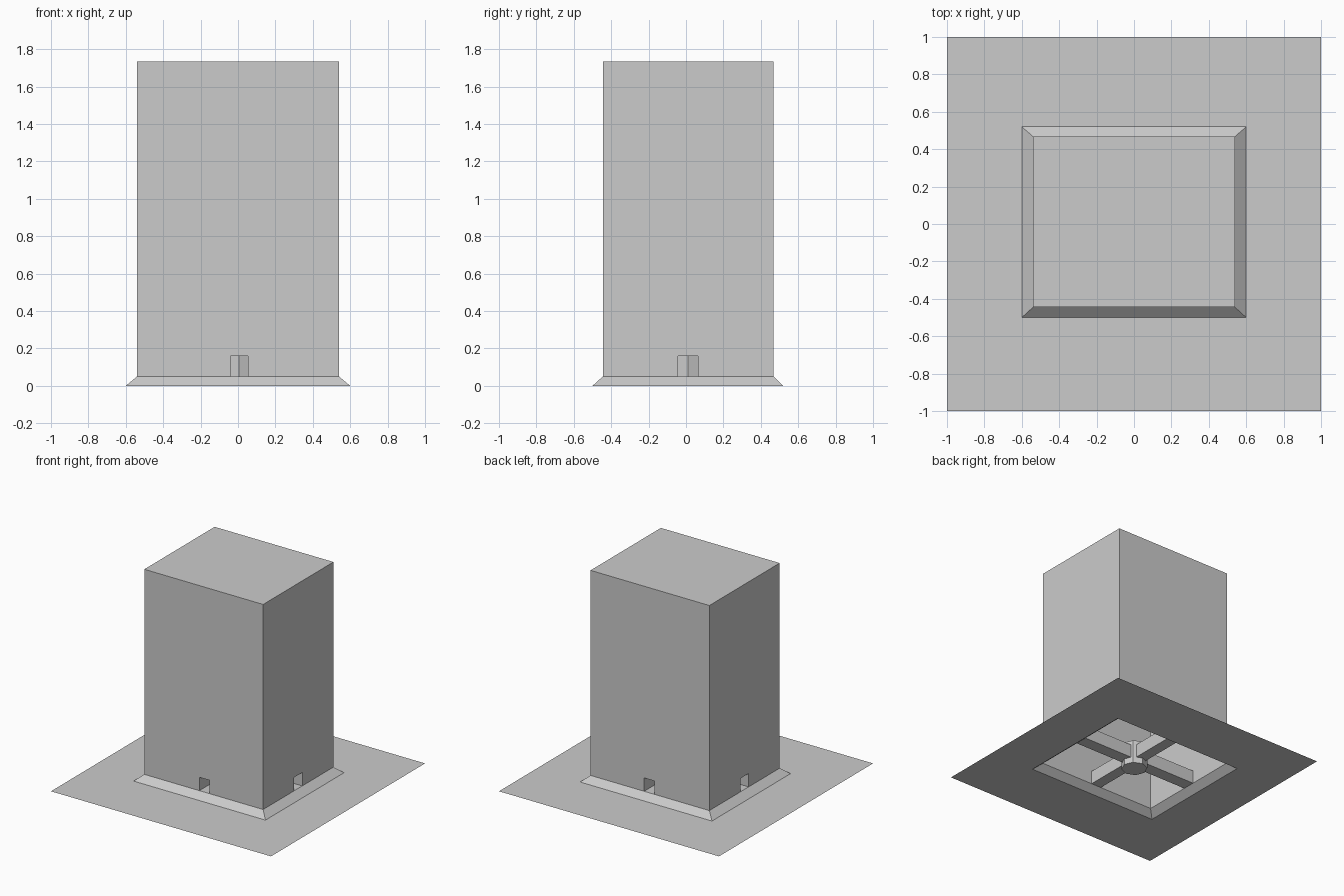
import bpy
import bmesh
import math

# Remove the default cube only
cube = bpy.data.objects.get("Cube")
if cube:
    bpy.data.objects.remove(cube, do_unlink=True)

# Single plain grey
grey = bpy.data.materials.new("light_grey")
grey.use_nodes = True
COLOUR = (0.6, 0.6, 0.6, 1.0)
grey.diffuse_color = COLOUR
grey.node_tree.nodes["Principled BSDF"].inputs["Base Color"].default_value = COLOUR

# Key heights
FLOOR, DOOR_TOP, ROOF = 0.05, 0.16, 1.735


def rect(x0, x1, y0, y1):
    """Rectangle corners, counter-clockwise from front left."""
    return [(x0, y0), (x1, y0), (x1, y1), (x0, y1)]


def at(points, z):
    return [(x, y, z) for x, y in points]


def make_object(name, polygons):
    """Build one flat-shaded object from a list of polygons."""
    bm = bmesh.new()
    for polygon in polygons:
        bm.faces.new([bm.verts.new(p) for p in polygon])
    bmesh.ops.remove_doubles(bm, verts=bm.verts, dist=0.0001)
    mesh = bpy.data.meshes.new(name)
    bm.to_mesh(mesh)
    bm.free()
    mesh.materials.append(grey)
    obj = bpy.data.objects.new(name, mesh)
    bpy.context.collection.objects.link(obj)
    return obj


def band(lower, z0, upper, z1):
    """Four quads joining two rectangles."""
    lo, hi = at(lower, z0), at(upper, z1)
    return [[lo[i], lo[(i + 1) % 4], hi[(i + 1) % 4], hi[i]] for i in range(4)]


plot = rect(-1, 1, -1, 1)
skirt_base = rect(-0.6, 0.6, -0.5, 0.52)
tower_plan = rect(-0.54, 0.54, -0.445, 0.468)
crossing = rect(-0.04, 0.053, -0.042, 0.063)

# Ground sheet with an opening, and the sloped skirt around the tower foot
make_object("ground_sheet", band(plot, 0, skirt_base, 0))
make_object("sloped_skirt", band(skirt_base, 0, tower_plan, FLOOR))

# Hollow tower with a doorway notch in each wall, and a corridor behind each
walls = [at(tower_plan, ROOF)]
for i, side in enumerate(("front", "left", "back", "right")):
    p, q = tower_plan[i], tower_plan[(i + 1) % 4]
    inner_a, inner_b = crossing[i], crossing[(i + 1) % 4]
    if i % 2 == 0:
        a, b = (inner_a[0], p[1]), (inner_b[0], p[1])
    else:
        a, b = (p[0], inner_a[1]), (p[0], inner_b[1])

    walls.append(at([p, a], FLOOR) + at([a, b], DOOR_TOP)
                 + at([b, q], FLOOR) + at([q, p], ROOF))

    floor = at([a, b, inner_b, inner_a], FLOOR)
    ceiling = at([a, b, inner_b, inner_a], DOOR_TOP)
    make_object(side + "_corridor", [
        floor,
        ceiling[::-1],
        [floor[0], floor[3], ceiling[3], ceiling[0]],
        [floor[2], floor[1], ceiling[1], ceiling[2]],
    ])
make_object("tower", walls)

# Eight-sided pillar where the corridors meet
bpy.ops.mesh.primitive_cylinder_add(vertices=8, radius=0.1, depth=0.195,
                                    location=(0.005, 0.01, 0.0975))
pillar = bpy.context.object
pillar.name = "central_pillar"
pillar.data.materials.append(grey)
